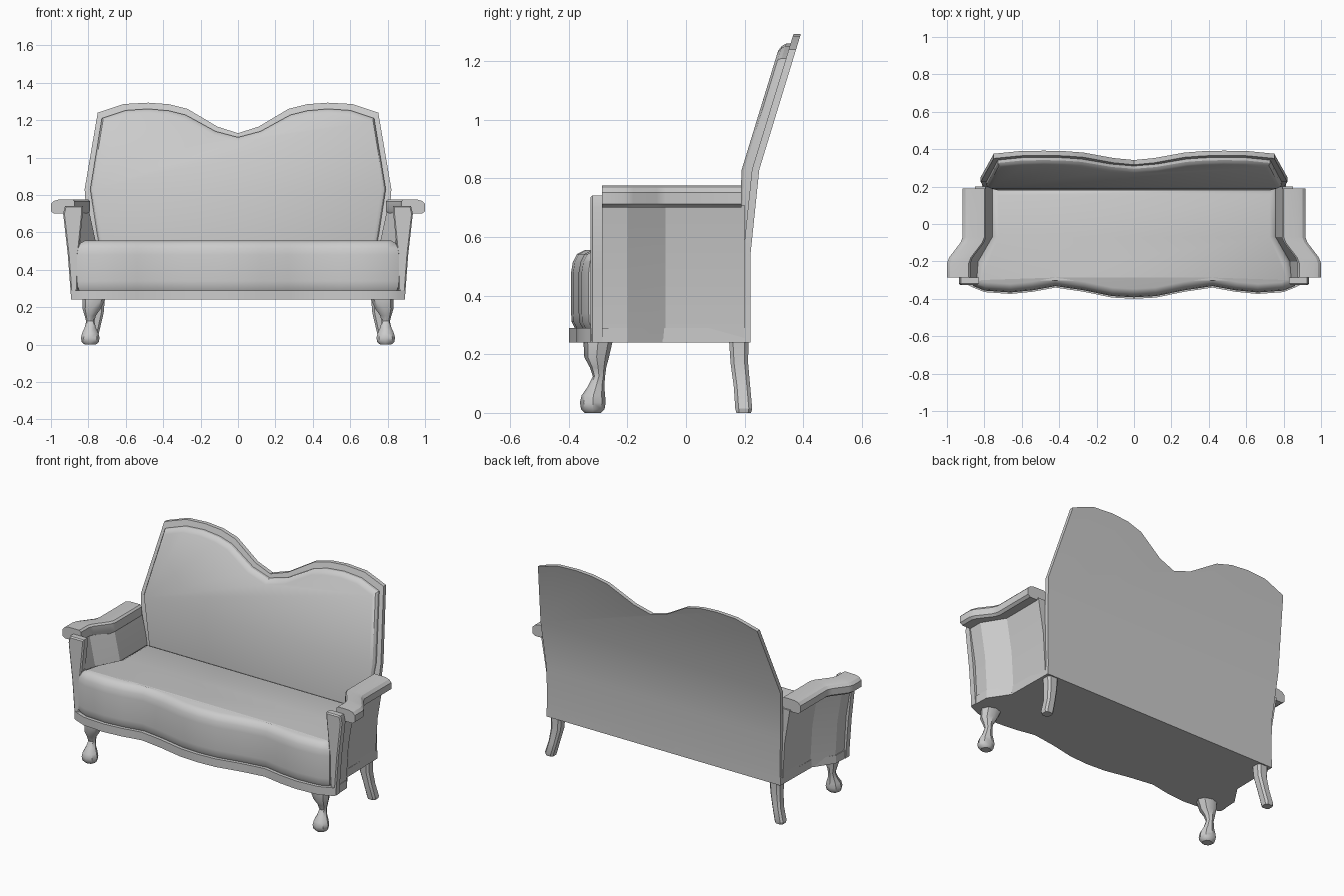
import bpy, bmesh, math
from mathutils import Vector

if "Cube" in bpy.data.objects:
    bpy.data.objects.remove(bpy.data.objects["Cube"])


def loft(name, rings, bend=None, angle=28):
    """Skin a stack of equal-length point rings, cap both ends, smooth by angle."""
    bm = bmesh.new()
    loops = [[bm.verts.new(p) for p in r] for r in rings]
    n = len(loops[0])
    for a, b in zip(loops, loops[1:]):
        for i in range(n):
            j = (i + 1) % n
            bm.faces.new((a[i], a[j], b[j], b[i]))
    bm.faces.new(loops[0])
    bm.faces.new(loops[-1])
    if bend:                                   # slice at the bend heights, then lean back
        for z, _ in bend[1:-1]:
            bmesh.ops.bisect_plane(bm, geom=bm.verts[:] + bm.edges[:] + bm.faces[:],
                                   dist=1e-4, plane_co=(0, 0, z), plane_no=(0, 0, 1))
        for v in bm.verts:
            for (z0, y0), (z1, y1) in zip(bend, bend[1:]):
                if v.co.z <= z1 or z1 == bend[-1][0]:
                    v.co.y += y0 + (y1 - y0) * (v.co.z - z0) / (z1 - z0)
                    break
    bmesh.ops.recalc_face_normals(bm, faces=bm.faces)
    me = bpy.data.meshes.new(name)
    bm.to_mesh(me)
    bm.free()
    ob = bpy.data.objects.new(name, me)
    bpy.context.collection.objects.link(ob)
    bpy.ops.object.select_all(action='DESELECT')
    ob.select_set(True)
    bpy.context.view_layer.objects.active = ob
    bpy.ops.object.shade_smooth_by_angle(angle=math.radians(angle))
    return ob


def mirrored(half):
    """Full outline from a half outline that starts and may end on x = 0."""
    return half + [(-x, v) for x, v in reversed(half) if x > 0]


def inset(pts, d):
    """Move a 2D outline inward by d."""
    n = len(pts)
    area = sum(pts[i - 1][0] * pts[i][1] - pts[i][0] * pts[i - 1][1] for i in range(n))
    s = 1 if area > 0 else -1
    out = []
    for i in range(n):
        p, a, b = Vector(pts[i]), Vector(pts[i - 1]), Vector(pts[(i + 1) % n])
        e, f = (p - a).normalized(), (b - p).normalized()
        n1, n2 = Vector((-e.y, e.x)) * s, Vector((-f.y, f.x)) * s
        q = p + (n1 + n2) * d / max(0.5, 1 + n1.dot(n2))
        out.append((q.x, q.y))
    return out


def level(pts, z):
    return [(x, y, z) for x, y in pts]


def upright(pts, y):
    return [(x, y, z) for x, z in pts]


# Serpentine seat rail
wave = [(0, -.40), (.12, -.393), (.27, -.362), (.42, -.34), (.54, -.362), (.66, -.374),
        (.80, -.364), (.86, -.34)]
rail = mirrored(wave + [(.89, -.325), (.885, -.2), (.805, -.08), (.80, .22)])
loft("seat_rail", [level(rail, .24), level(rail, .29)])

# Rounded seat cushion following the rail
seat = mirrored([(x, y + .008) for x, y in wave] + [(.865, -.30), (.84, -.2), (.77, -.06), (.77, .20)])
loft("seat_cushion", [level(inset(seat, d), z) for d, z in
                      ((.015, .285), (.002, .31), (0, .34), (0, .48), (.006, .515), (.02, .542), (.045, .555))],
     angle=40)

# Back frame and its padded front, sharing one lean profile (z, y)
lean = [(.24, .22), (.54, .22), (.83, .25), (1.30, .394)]
crest = [(0, 1.13), (.11, 1.165), (.27, 1.26), (.37, 1.285), (.48, 1.293), (.61, 1.286), (.75, 1.24)]
frame = mirrored(crest + [(.82, .83), (.80, .54), (.795, .24)])
loft("back_frame", [upright(frame, 0), upright(frame, -.025)], lean)
pad = mirrored([(0, 1.108), (.12, 1.14), (.28, 1.228), (.37, 1.25), (.48, 1.26), (.60, 1.252),
                (.728, 1.21), (.79, .83), (.745, .54), (.735, .45)])
pad_lean = [(.24, .235), (.54, .238), (.83, .25), (1.30, .394)]
loft("back_padding", [upright(inset(pad, d), y) for d, y in
                      ((0, -.02), (0, -.04), (.008, -.052), (.024, -.06))], pad_lean)

for s, side in ((1, "right"), (-1, "left")):
    # Flared arm panel: (y, sideways shift) path, wider at the top
    path = [(.20, 0), (-.07, 0), (-.20, .08), (-.295, .08)]

    def panel(inner, outer, z):
        return ([(s * (outer + k), y, z) for y, k in path]
                + [(s * (inner + k), y, z) for y, k in reversed(path)])
    loft(f"arm_panel_{side}", [panel(.72, .80, .25), panel(.75, .815, .50), panel(.795, .85, .71)])

    # Arm rest swept along the same bend
    section = [(.80, .70), (.79, .715), (.79, .765), (.80, .776), (.875, .775), (.90, .768),
               (.916, .752), (.916, .712), (.90, .70)]
    loft(f"arm_rest_{side}", [[(s * (x + k), y, z) for x, z in section] for y, k in
                              ((.19, 0), (-.07, 0), (-.10, .012), (-.18, .073), (-.21, .084), (-.287, .084))])

    # Front arm post
    post = [(s * x, z) for x, z in ((.86, .24), (.892, .24), (.91, .48), (.935, .70), (.925, .742),
                                    (.83, .742), (.83, .70), (.85, .50))]
    loft(f"arm_post_{side}", [upright(inset(post, .007), -.326), upright(post, -.319), upright(post, -.285)])

    # Ball-footed front leg: z, centre x, centre y, radius x, radius y
    legs = ((.245, .77, -.30, .062, .05), (.19, .783, -.305, .048, .042), (.155, .79, -.30, .03, .028),
            (.125, .79, -.297, .022, .021), (.09, .79, -.307, .03, .028), (.06, .79, -.316, .044, .04),
            (.035, .79, -.318, .05, .044), (.012, .79, -.318, .045, .04), (0, .79, -.318, .03, .028))
    loft(f"front_leg_{side}", [[(s * (cx + rx * math.cos(i * math.pi / 4)), cy + ry * math.sin(i * math.pi / 4), z)
                                for i in range(8)] for z, cx, cy, rx, ry in legs], angle=40)

    # Splayed square rear leg
    rear = ((.245, .748, .18, .036, .033), (.17, .75, .182, .032, .03), (.09, .765, .191, .028, .028),
            (.015, .785, .197, .029, .029), (0, .785, .197, .025, .025))
    loft(f"rear_leg_{side}", [[(s * (cx + u * rx), cy + v * ry, z) for u, v in
                               ((-1, -.6), (-.6, -1), (.6, -1), (1, -.6), (1, .6), (.6, 1), (-.6, 1), (-1, .6))]
                              for z, cx, cy, rx, ry in rear])
